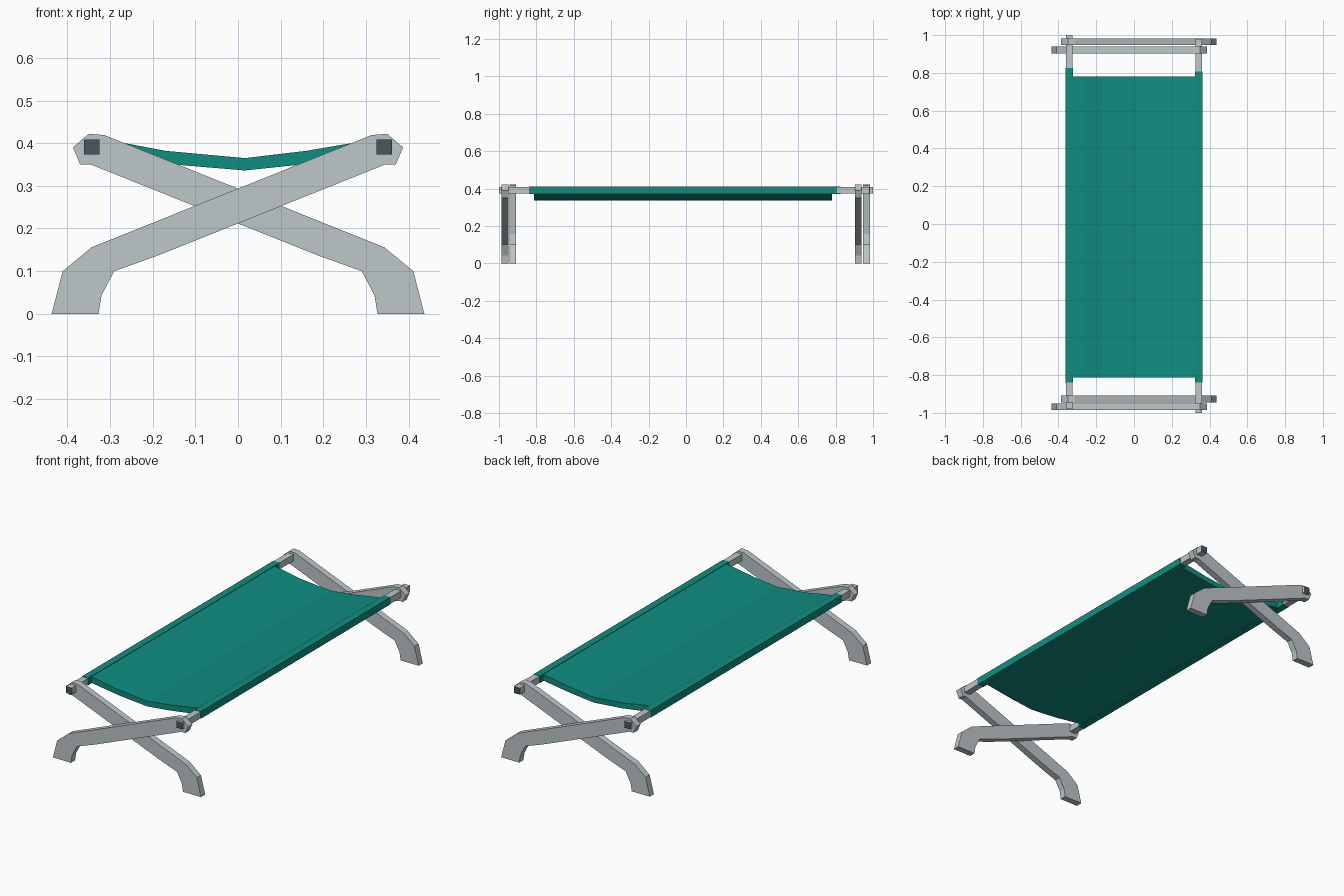
import bpy
import bmesh

cube = bpy.data.objects.get("Cube")
if cube:
    bpy.data.objects.remove(cube, do_unlink=True)


def material(name, color):
    mat = bpy.data.materials.new(name)
    mat.use_nodes = True
    mat.diffuse_color = (*color, 1)
    mat.node_tree.nodes["Principled BSDF"].inputs["Base Color"].default_value = (*color, 1)
    return mat


teal = material("teal canvas", (0.005, 0.27, 0.22))
grey = material("pale grey frame", (0.51, 0.57, 0.59))
slate = material("dark slate ends", (0.065, 0.095, 0.12))


def extrude(name, profile, y0, y1, *mats):
    """Extrude an (x, z) profile along y; a second material goes on the end faces."""
    bm = bmesh.new()
    face = bm.faces.new([bm.verts.new((x, y0, z)) for x, z in profile])
    result = bmesh.ops.extrude_face_region(bm, geom=[face])
    verts = [v for v in result["geom"] if isinstance(v, bmesh.types.BMVert)]
    bmesh.ops.translate(bm, verts=verts, vec=(0, y1 - y0, 0))
    bmesh.ops.recalc_face_normals(bm, faces=bm.faces)
    for f in bm.faces:
        f.material_index = len(mats) - 1 if abs(f.normal.y) > 0.9 else 0
    mesh = bpy.data.meshes.new(name)
    bm.to_mesh(mesh)
    bm.free()
    for mat in mats:
        mesh.materials.append(mat)
    obj = bpy.data.objects.new(name, mesh)
    bpy.context.collection.objects.link(obj)
    return obj


def square(x, z, half):
    return [(x - half, z - half), (x + half, z - half),
            (x + half, z + half), (x - half, z + half)]


# Crossed legs: curved foot on one side, rounded rail knuckle on the other
leg = [(-0.437, 0), (-0.327, 0), (-0.32, 0.043), (-0.29, 0.10), (-0.184, 0.138),
       (0.345, 0.35), (0.37, 0.35), (0.387, 0.39), (0.35, 0.422), (0.313, 0.419),
       (-0.343, 0.156), (-0.411, 0.10)]
mirrored_leg = [(-x, z) for x, z in reversed(leg)]
leg_width = 0.036
for name, profile, y in (("front_outer_leg", leg, -0.968),
                         ("front_inner_leg", mirrored_leg, -0.927),
                         ("back_inner_leg", leg, 0.921),
                         ("back_outer_leg", mirrored_leg, 0.965)):
    extrude(name, profile, y - leg_width / 2, y + leg_width / 2, grey)

# Side rails with dark ends, each wrapped in a canvas sleeve
rail_x, rail_z = 0.343, 0.391
for name, side, y0, y1, sleeve_end in (("left", 1, -1.0, 0.98, 0.808),
                                       ("right", -1, -0.98, 1.0, 0.825)):
    extrude(name + "_rail", square(side * rail_x, rail_z, 0.018), y0, y1, grey, slate)
    extrude(name + "_sleeve", square(side * rail_x, rail_z, 0.0195),
            -0.84, sleeve_end, teal)

# Sagging canvas bed slung between the sleeves
top = [(-0.33, 0.409), (-0.27, 0.401), (-0.17, 0.382), (0.016, 0.365),
       (0.16, 0.382), (0.26, 0.399), (0.33, 0.409)]
bottom = [(0.33, 0.376), (0.15, 0.35), (0.016, 0.336), (-0.15, 0.35), (-0.33, 0.376)]
extrude("canvas_bed", top + bottom, -0.813, 0.78, teal)
